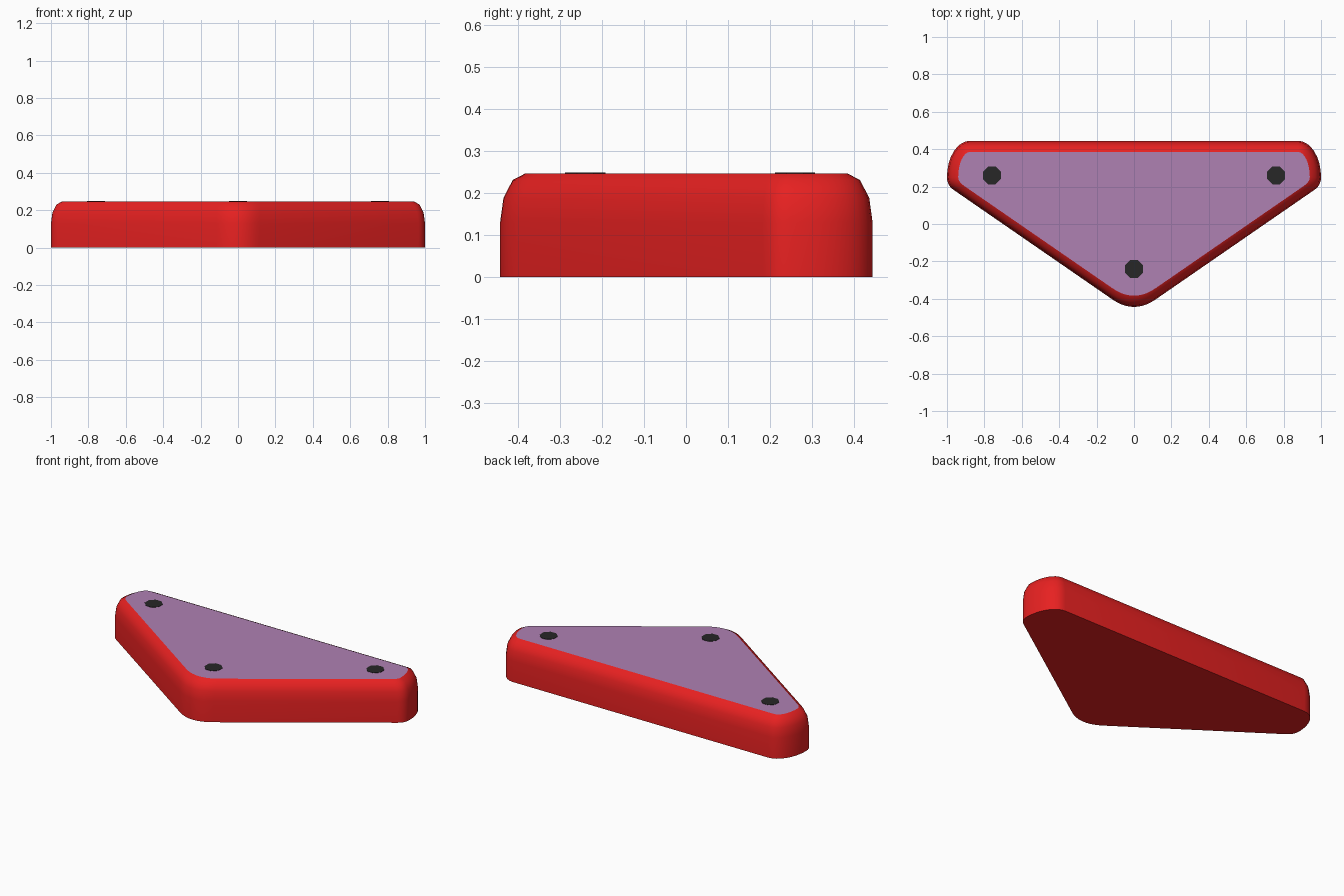
import bpy, bmesh, math

if "Cube" in bpy.data.objects:
    bpy.data.objects.remove(bpy.data.objects["Cube"])

TOP = 0.247


def material(name, rgb):
    m = bpy.data.materials.new(name)
    m.diffuse_color = (*rgb, 1)
    m.use_nodes = True
    m.node_tree.nodes["Principled BSDF"].inputs["Base Color"].default_value = m.diffuse_color
    return m


def add_object(name, bm, mat):
    bmesh.ops.recalc_face_normals(bm, faces=bm.faces)
    me = bpy.data.meshes.new(name)
    bm.to_mesh(me)
    bm.free()
    me.materials.append(mat)
    ob = bpy.data.objects.new(name, me)
    bpy.context.collection.objects.link(ob)
    return ob


def bezier(a, b, c, n):
    return [tuple((1 - t) ** 2 * a[i] + 2 * t * (1 - t) * b[i] + t * t * c[i] for i in (0, 1))
            for t in (k / n for k in range(n + 1))]


def outline(d):
    """Rounded triangle, inset by d; left half is built, then mirrored."""
    slope, base, left, cy = 0.69, -0.483 + d, -1 + d, 0.25
    line = lambda x: base - slope * x
    half = []
    for k in range(9):  # rear corner
        a = math.pi / 2 * k / 8
        half.append((-0.877 - (0.123 - d) * math.sin(a), cy + (0.195 - d) * math.cos(a)))
    end = left + 0.035
    half += bezier((left, cy), (left, line(left)), (end, line(end)), 5)[1:]
    w = 0.115  # rounded front tip
    tip = bezier((-w, line(-w)), (0, base), (w, line(-w)), 10)
    half += tip[:6]
    return half + [(-x, y) for x, y in half[-2::-1]]


red = material("red", (0.8, 0.015, 0.015))
purple = material("purple", (0.43, 0.22, 0.45))
dark = material("dark", (0.02, 0.02, 0.02))

# Body: straight wall, then a three-step rounded upper edge
profile = [(0, 0)]
for k in range(4):
    a = math.pi / 2 * k / 3
    profile.append((0.06 * (1 - math.cos(a)), 0.13 + (TOP - 0.13) * math.sin(a)))
bm = bmesh.new()
rings = [[bm.verts.new((x, y, z)) for x, y in outline(d)] for d, z in profile]
for lo, hi in zip(rings, rings[1:]):
    n = len(lo)
    for i in range(n):
        j = (i + 1) % n
        bm.faces.new((lo[i], lo[j], hi[j], hi[i]))
bm.faces.new(rings[0])
top_cap = bm.faces.new(rings[-1])
bmesh.ops.recalc_face_normals(bm, faces=bm.faces)
bmesh.ops.delete(bm, geom=[top_cap], context='FACES_ONLY')
body = add_object("body", bm, red)
bpy.context.view_layer.objects.active = body
body.select_set(True)
bpy.ops.object.shade_smooth_by_angle(angle=math.radians(40))

# Top panel closing the body
bm = bmesh.new()
bm.faces.new([bm.verts.new((x, y, TOP)) for x, y in outline(0.06)])
panel = add_object("top_panel", bm, purple)
if panel.data.polygons[0].normal.z < 0:
    panel.data.flip_normals()

# Fastener dots near the corners
for name, x, y in (("left_dot", -0.76, 0.26), ("right_dot", 0.76, 0.26), ("front_dot", 0, -0.24)):
    bpy.ops.mesh.primitive_cylinder_add(vertices=8, radius=0.052, depth=0.02,
                                        location=(x, y, TOP - 0.008),
                                        rotation=(0, 0, math.radians(22.5)))
    ob = bpy.context.object
    ob.name = name
    ob.data.materials.append(dark)
